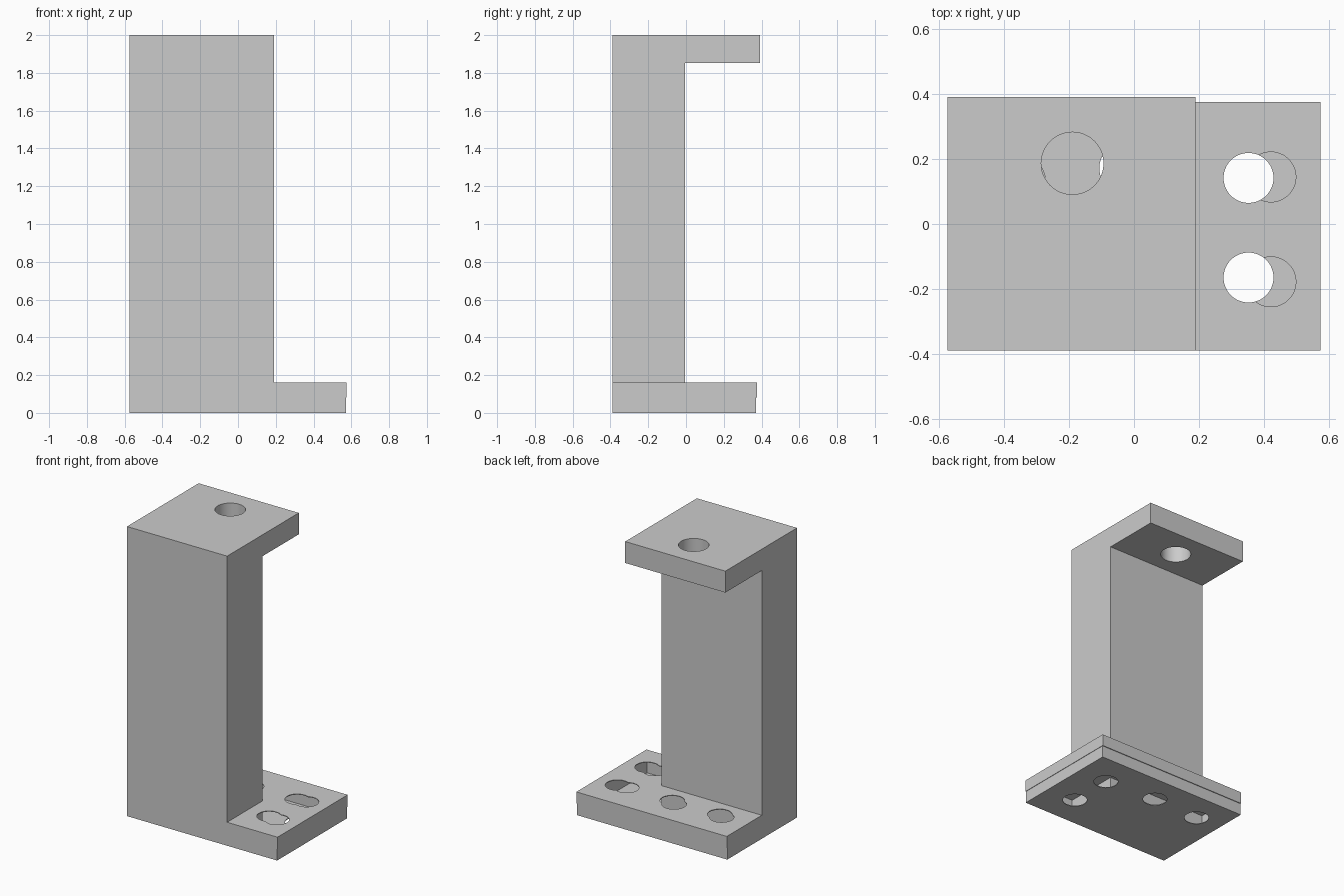
import bpy
import bmesh
from mathutils import Matrix, Vector

if "Cube" in bpy.data.objects:
    bpy.data.objects.remove(bpy.data.objects["Cube"], do_unlink=True)

GREY = (0.6, 0.6, 0.6, 1.0)
steel = bpy.data.materials.new("plain_grey")
steel.use_nodes = True
steel.diffuse_color = GREY
steel.node_tree.nodes["Principled BSDF"].inputs["Base Color"].default_value = GREY


def finish(name, bm):
    bmesh.ops.recalc_face_normals(bm, faces=bm.faces)
    mesh = bpy.data.meshes.new(name)
    bm.to_mesh(mesh)
    bm.free()
    mesh.materials.append(steel)
    obj = bpy.data.objects.new(name, mesh)
    bpy.context.collection.objects.link(obj)
    return obj


def box(name, low, high):
    low, high = Vector(low), Vector(high)
    bm = bmesh.new()
    place = Matrix.Translation((low + high) / 2) @ Matrix.Diagonal((*(high - low), 1))
    bmesh.ops.create_cube(bm, size=1, matrix=place)
    return finish(name, bm)


def drill(name, x, y, radius, low, high):
    bm = bmesh.new()
    bmesh.ops.create_cone(bm, cap_ends=True, segments=48, radius1=radius, radius2=radius,
                          depth=high - low,
                          matrix=Matrix.Translation((x, y, (low + high) / 2)))
    return finish(name, bm)


def combine(target, tool, operation="DIFFERENCE"):
    """Apply a boolean and discard the helper."""
    mod = target.modifiers.new("cut", "BOOLEAN")
    mod.operation = operation
    mod.solver = "EXACT"
    mod.object = tool
    bpy.context.view_layer.objects.active = target
    bpy.ops.object.modifier_apply(modifier=mod.name)
    bpy.data.objects.remove(tool, do_unlink=True)


def smooth(obj):
    bpy.ops.object.select_all(action="DESELECT")
    obj.select_set(True)
    bpy.context.view_layer.objects.active = obj
    bpy.ops.object.shade_smooth_by_angle(angle=0.6)


X, FRONT, BACK, TOP = 0.575, -0.39, 0.376, 0.162
SKIN = 0.005

# Hollow base with a slight step halfway up its sides
base = box("base_plate", (-X, FRONT, TOP / 2), (X, BACK, TOP))
combine(base, box("lower_half", (-X, FRONT, 0), (X - 0.003, BACK - 0.005, TOP / 2 + 0.002)), "UNION")
combine(base, box("cavity", (-X + SKIN, FRONT + SKIN, SKIN),
                  (X - SKIN - 0.003, BACK - SKIN - 0.005, TOP - SKIN)))

# Bolt holes: a through hole, plus an offset opening in the upper skin only
bolts = [((0.353, 0.142), (0.422, 0.145)),
         ((0.353, -0.165), (0.422, -0.178)),
         ((-0.03, 0.172), (0.01, 0.135)),
         ((-0.385, 0.16), (-0.35, 0.132))]
for through, offset in bolts:
    combine(base, drill("through_hole", *through, 0.077, -0.1, 0.3))
    combine(base, drill("offset_hole", *offset, 0.077, 0.1, 0.3))
smooth(base)

# Column and top flange: one hooked profile extruded sideways
profile = [(FRONT, SKIN), (-0.006, SKIN), (-0.006, 1.852), (0.392, 1.852), (0.392, 2), (FRONT, 2)]
bm = bmesh.new()
face = bm.faces.new([bm.verts.new((-X, y, z)) for y, z in profile])
side = bmesh.ops.extrude_face_region(bm, geom=[face])["geom"]
bmesh.ops.translate(bm, vec=(X + 0.19, 0, 0),
                    verts=[v for v in side if isinstance(v, bmesh.types.BMVert)])
column = finish("column_with_flange", bm)
combine(column, drill("flange_hole", -0.19, 0.187, 0.096, 1.7, 2.2))
smooth(column)
